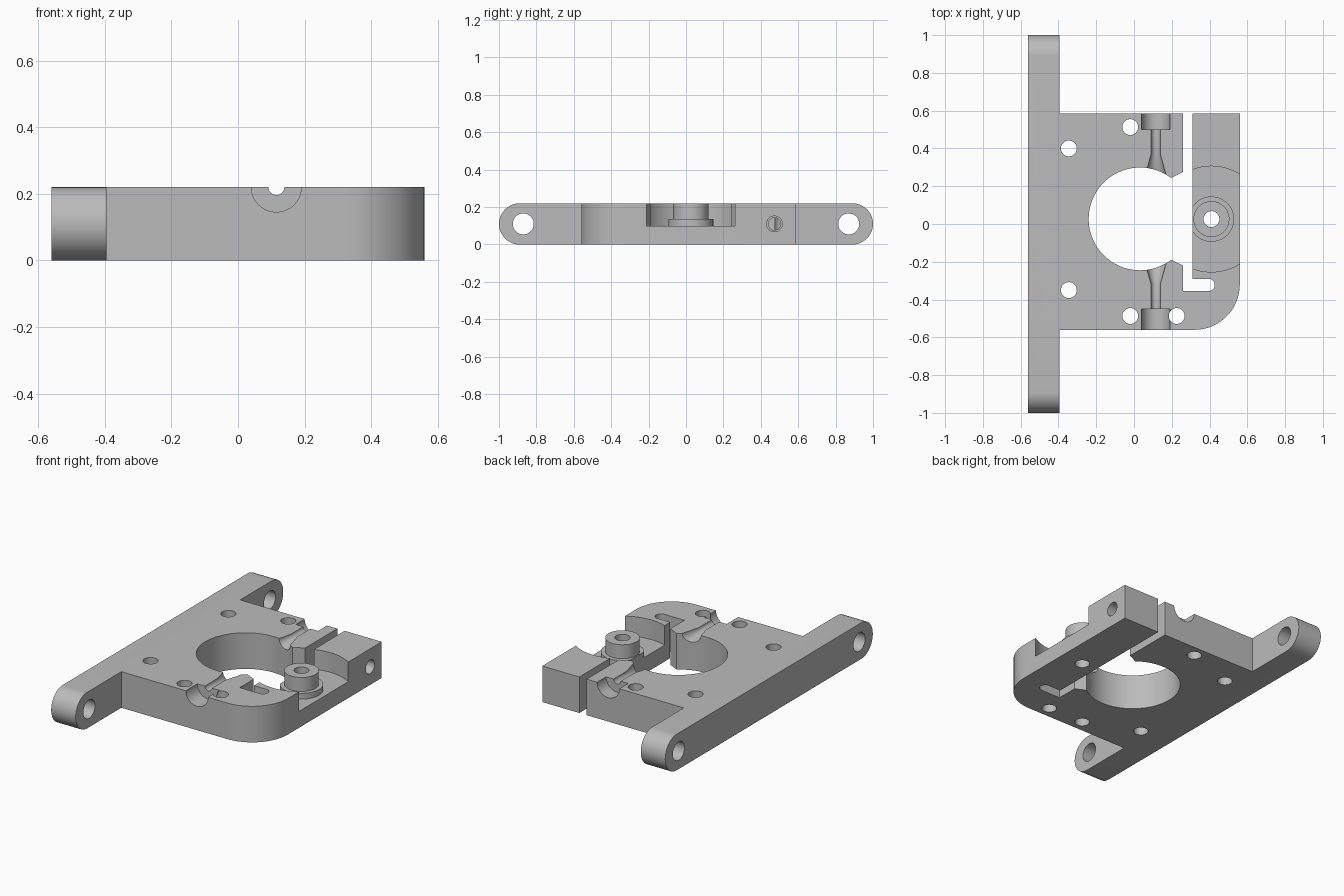
import bpy, bmesh
from math import cos, sin, pi, radians
from mathutils import Matrix, Vector

old = bpy.data.objects.get("Cube")
if old:
    bpy.data.objects.remove(old, do_unlink=True)

H = 0.22      # plate thickness
MID = H / 2

grey = bpy.data.materials.new("machined_grey")
grey.use_nodes = True
grey.diffuse_color = (0.5, 0.5, 0.5, 1)
grey.node_tree.nodes["Principled BSDF"].inputs["Base Color"].default_value = (0.5, 0.5, 0.5, 1)


def finish(name, bm):
    bmesh.ops.recalc_face_normals(bm, faces=bm.faces)
    mesh = bpy.data.meshes.new(name)
    bm.to_mesh(mesh)
    bm.free()
    mesh.materials.append(grey)
    obj = bpy.data.objects.new(name, mesh)
    bpy.context.collection.objects.link(obj)
    return obj


def arc(cx, cy, r, start, end, n=24):
    angles = [radians(start + (end - start) * i / n) for i in range(n + 1)]
    return [(cx + r * cos(a), cy + r * sin(a)) for a in angles]


def prism(name, outline, low, high, axis="Z"):
    """Extrude an outline along Z (x, y points) or along X (y, z points)."""
    bm = bmesh.new()
    place = (lambda p, d: (p[0], p[1], d)) if axis == "Z" else (lambda p, d: (d, p[0], p[1]))
    face = bm.faces.new([bm.verts.new(place(p, low)) for p in outline])
    extruded = bmesh.ops.extrude_face_region(bm, geom=[face])["geom"]
    shift = Vector(place((0, 0), high - low))
    bmesh.ops.translate(bm, vec=shift, verts=[g for g in extruded if isinstance(g, bmesh.types.BMVert)])
    return finish(name, bm)


def lathe(name, centre, profile, axis="Z", n=64):
    """Turn (distance, radius) pairs around an axis through centre."""
    turn = {"Z": Matrix(), "X": Matrix.Rotation(pi / 2, 4, "Y"), "Y": Matrix.Rotation(-pi / 2, 4, "X")}[axis]
    bm = bmesh.new()
    rings = []
    for d, r in profile:
        pts = [Vector((x, y, d)) for x, y in arc(0, 0, r, 0, 360, n)[:-1]]
        rings.append([bm.verts.new(turn @ p + Vector(centre)) for p in pts])
    for a, b in zip(rings, rings[1:]):
        for i in range(n):
            bm.faces.new((a[i], a[(i + 1) % n], b[(i + 1) % n], b[i]))
    bm.faces.new(rings[0])
    bm.faces.new(rings[-1])
    return finish(name, bm)


def combine(obj, tool, operation="DIFFERENCE"):
    tool.hide_render = True
    mod = obj.modifiers.new("boolean", "BOOLEAN")
    mod.operation, mod.solver, mod.object = operation, "EXACT", tool
    bpy.context.view_layer.objects.active = obj
    bpy.ops.object.modifier_apply(modifier=mod.name)
    bpy.data.objects.remove(tool, do_unlink=True)


# Plate with one rounded corner
plate = prism("mount_plate", [(-0.45, 0.585), (-0.45, -0.56)]
              + arc(0.32, -0.32, 0.24, -90, 0) + [(0.56, 0.585)], 0, H)

# Long side bar with rounded ends
bar = prism("side_bar", arc(1 - MID, MID, MID, -90, 90) + arc(MID - 1, MID, MID, 90, 270),
            -0.56, -0.395, "X")
combine(plate, bar, "UNION")

# Cross holes in the bar ends
for y in (-0.87, 0.87):
    combine(plate, lathe("bar_hole", (0, y, MID), [(-0.7, 0.056), (-0.3, 0.056)], "X"))

# Main bore and its flared opening into the clamp slot
combine(plate, lathe("bore", (0.032, 0.027, 0), [(-0.1, 0.272), (0.4, 0.272)], n=96))
combine(plate, prism("bore_opening", [(0.15, 0.215), (0.195, 0.243), (0.26, 0.275), (0.285, 0.275),
                                      (0.285, -0.22), (0.26, -0.22), (0.195, -0.189), (0.15, -0.16)],
                     -0.1, 0.4))

# Clamp slot, turning under the arm to a round end
combine(plate, prism("clamp_slot", [(0.26, 0.7), (0.26, -0.355)]
                     + arc(0.395, -0.3225, 0.0325, -90, 90) + [(0.31, -0.29), (0.31, 0.7)], -0.1, 0.4))

# Round recess across the arm
combine(plate, lathe("arm_recess", (0.41, 0.026, 0), [(0.1, 0.28), (0.4, 0.28)], n=96))

# Vertical bolt holes
for x, y in ((-0.345, 0.4), (-0.345, -0.35), (-0.02, 0.513), (-0.02, -0.487), (0.226, -0.487),
             (0.41, 0.026)):
    combine(plate, lathe("bolt_hole", (x, y, 0), [(-0.1, 0.042), (0.4, 0.042)], n=48))

# Half-round grooves: counterbore, narrow neck, flare into the bore
for side in (1, -1):
    groove = [(0.18, 0.07), (0.347, 0.024), (0.474, 0.024), (0.474, 0.075), (0.7, 0.075)]
    combine(plate, lathe("groove", (0.115, 0.025, H + 0.0005), [(side * d, r) for d, r in groove], "Y"))

# Clamp screw: clearance hole in the arm, smaller hole in the plate
combine(plate, lathe("clamp_clearance", (0, 0.473, MID), [(0.285, 0.042), (0.7, 0.042)], "X", 48))
combine(plate, lathe("clamp_thread", (0, 0.473, MID), [(0.0, 0.033), (0.29, 0.033)], "X", 48))

# Flanged bushing on the arm, trimmed flush with the slot
bushing = lathe("flanged_bushing", (0.41, 0.026, 0),
                [(0.1, 0.12), (0.135, 0.12), (0.135, 0.095), (H, 0.095)])
combine(bushing, lathe("bushing_hole", (0.41, 0.026, 0), [(0, 0.042), (0.4, 0.042)], n=48))
combine(bushing, prism("bushing_trim", [(0.2, -0.2), (0.31, -0.2), (0.31, 0.3), (0.2, 0.3)], 0, 0.4))

# Smooth the round faces, keep edges sharp
for obj in (plate, bushing):
    bpy.ops.object.select_all(action="DESELECT")
    obj.select_set(True)
    bpy.context.view_layer.objects.active = obj
    bpy.ops.object.shade_smooth_by_angle(angle=radians(25))
